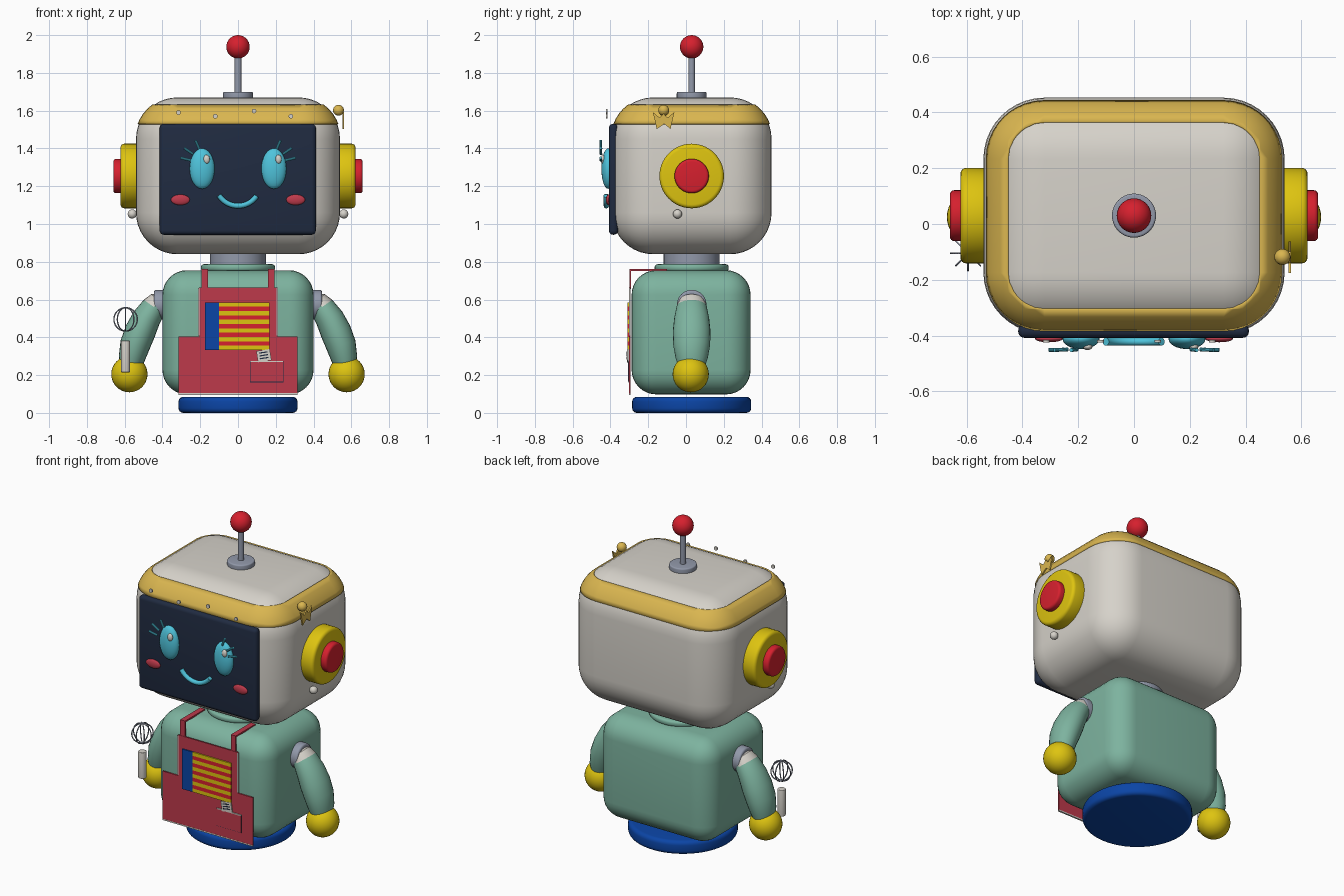
import bpy, bmesh, math
from mathutils import Vector, Matrix

if "Cube" in bpy.data.objects:
    bpy.data.objects.remove(bpy.data.objects["Cube"])

YC = 0.03  # depth of the body axis


def colour(name, hexcode):
    m = bpy.data.materials.new(name)
    c = [int(hexcode[i:i + 2], 16) / 255 for i in (0, 2, 4)]
    m.diffuse_color = [v / 12.92 if v < 0.04 else ((v + 0.055) / 1.055) ** 2.4 for v in c] + [1]
    m.use_nodes = True
    m.node_tree.nodes["Principled BSDF"].inputs["Base Color"].default_value = m.diffuse_color
    return m


IVORY = colour("ivory", "D6D2CA")
GOLD = colour("gold", "DAB650")
YELLOW = colour("yellow", "DEC410")
RED = colour("red", "D6202E")
CLOTH = colour("apron_red", "BE3A4B")
GREEN = colour("sea_green", "7DB39F")
BLUE = colour("blue", "0B45A6")
NAVY = colour("navy", "202B41")
CYAN = colour("cyan", "4FC4DC")
GREY = colour("steel_grey", "9299AA")


def finish(bm, name, *mats, angle=35):
    bmesh.ops.recalc_face_normals(bm, faces=bm.faces[:])
    me = bpy.data.meshes.new(name)
    bm.to_mesh(me)
    bm.free()
    ob = bpy.data.objects.new(name, me)
    bpy.context.collection.objects.link(ob)
    for m in mats:
        me.materials.append(m)
    bpy.ops.object.select_all(action='DESELECT')
    ob.select_set(True)
    bpy.context.view_layer.objects.active = ob
    bpy.ops.object.shade_smooth_by_angle(angle=math.radians(angle))
    return ob


def box_mesh(lo, hi, r=0, seg=3):
    lo, hi = Vector(lo), Vector(hi)
    bm = bmesh.new()
    bmesh.ops.create_cube(bm, size=1, matrix=Matrix.Translation((lo + hi) / 2) @ Matrix.Diagonal((*(hi - lo), 1)))
    if r:
        bmesh.ops.bevel(bm, geom=bm.edges[:], offset=r, segments=seg, profile=0.5, affect='EDGES')
    return bm


def box(name, mat, lo, hi, r=0, seg=3):
    return finish(box_mesh(lo, hi, r, seg), name, mat)


def cyl(name, mat, a, b, r, bevel=0, n=40):
    a, b = Vector(a), Vector(b)
    rot = (b - a).to_track_quat('Z', 'Y').to_matrix().to_4x4()
    bm = bmesh.new()
    bmesh.ops.create_cone(bm, cap_ends=True, segments=n, radius1=r, radius2=r, depth=(b - a).length,
                          matrix=Matrix.Translation((a + b) / 2) @ rot)
    if bevel:
        rims = [e for e in bm.edges if any(len(f.verts) > 4 for f in e.link_faces)]
        bmesh.ops.bevel(bm, geom=rims, offset=bevel, segments=4, profile=0.5, affect='EDGES')
    return finish(bm, name, mat)


def ball(name, mat, c, r, n=32):
    size = (r, r, r) if isinstance(r, (int, float)) else r
    bm = bmesh.new()
    bmesh.ops.create_uvsphere(bm, u_segments=n, v_segments=n // 2, radius=1,
                              matrix=Matrix.Translation(c) @ Matrix.Diagonal((*size, 1)))
    return finish(bm, name, mat)


def sweep(name, mats, pts, radii, ystretch=1, n=24, rule=None):
    """Tube through points lying in an x-z plane."""
    bm = bmesh.new()
    rings = []
    P = [Vector(p) for p in pts]
    for i, p in enumerate(P):
        t = (P[min(i + 1, len(P) - 1)] - P[max(i - 1, 0)]).normalized()
        u, v = t.cross(Vector((0, 1, 0))), Vector((0, ystretch, 0))
        rings.append([bm.verts.new(p + radii[i] * (u * math.cos(k * math.tau / n) + v * math.sin(k * math.tau / n)))
                      for k in range(n)])
    for a, b in zip(rings, rings[1:]):
        for k in range(n):
            f = bm.faces.new((a[k], a[(k + 1) % n], b[(k + 1) % n], b[k]))
            if rule:
                f.material_index = rule(f.calc_center_median())
    bm.faces.new(rings[0])
    bm.faces.new(rings[-1])
    return finish(bm, name, *mats)


# Base, body, collar and neck
cyl("base", BLUE, (0, YC, 0), (0, YC, 0.085), 0.315, 0.025, 56)
box("body", GREEN, (-0.4, -0.288, 0.098), (0.4, 0.342, 0.755), 0.13, 8)
cyl("collar", GREEN, (0, YC, 0.75), (0, YC, 0.787), 0.196, 0.015, 48)
cyl("neck", GREY, (0, YC, 0.76), (0, YC, 0.87), 0.148)

# Head with a gold band following its rounded shoulder
lo, hi = Vector((-0.54, -0.393, 0.84)), Vector((0.54, 0.453, 1.67))
box("head", IVORY, lo, hi, 0.22, 10)
g = Vector((0.006, 0.006, 0.006))
bm = box_mesh(lo - g, hi + g, 0.225, 10)
for z, up in ((1.53, -1), (1.632, 1)):
    bmesh.ops.bisect_plane(bm, geom=bm.verts[:] + bm.edges[:] + bm.faces[:], plane_co=(0, 0, z),
                           plane_no=(0, 0, up), clear_outer=True)
band = finish(bm, "head_band", GOLD)
solid = band.modifiers.new("thickness", 'SOLIDIFY')
solid.thickness = 0.012

# Band rivets
for x, z in ((-0.315, 1.59), (-0.12, 1.57), (0.085, 1.598), (0.28, 1.57)):
    cyl("band_rivet", IVORY, (x, -0.424, z), (x, -0.416, z), 0.012, n=16)

# Antenna
cyl("antenna_base", GREY, (0, YC, 1.655), (0, YC, 1.7), 0.079, 0.008)
cyl("antenna_rod", GREY, (0, YC, 1.69), (0, YC, 1.9), 0.018, n=20)
ball("antenna_ball", RED, (0, YC, 1.938), 0.062)

# Face
box("face_screen", NAVY, (-0.415, -0.408, 0.943), (0.412, -0.36, 1.53), 0.022, 4)
arc = [math.radians(a) for a in range(212, 329, 6)]
sweep("smile", [CYAN], [(0.119 * math.cos(a), -0.422, 1.215 + 0.119 * math.sin(a)) for a in arc],
      [0.014] * len(arc), n=12)
for s in (-1, 1):
    ball("eye", CYAN, (s * 0.19, -0.412, 1.293), (0.066, 0.036, 0.107))
    ball("eye_glint", IVORY, (s * 0.19 + 0.024, -0.44, 1.343), (0.017, 0.012, 0.024), 16)
    ball("cheek", CLOTH, (s * 0.305, -0.411, 1.128), (0.05, 0.013, 0.028), 24)
    for x1, z1, x2, z2 in ((0.305, 1.35, 0.25, 1.337), (0.285, 1.402, 0.238, 1.37), (0.225, 1.443, 0.205, 1.397)):
        cyl("eyelash", CYAN, (s * x1, -0.452, z1), (s * x2, -0.45, z2), 0.007, n=10)

# Ears, side screws, shoulders, arms and hands
arm_path = ((0.405, 0.6, 0.035), (0.42, 0.59, 0.055), (0.445, 0.56, 0.066), (0.485, 0.5, 0.076), (0.518, 0.43, 0.082),
            (0.545, 0.36, 0.08), (0.562, 0.29, 0.07), (0.572, 0.22, 0.05))
for s in (-1, 1):
    cyl("ear_ring", YELLOW, (s * 0.52, YC, 1.254), (s * 0.622, YC, 1.254), 0.171, 0.02, 56)
    cyl("ear_button", RED, (s * 0.6, YC, 1.254), (s * 0.66, YC, 1.254), 0.091, 0.015)
    ball("side_screw", IVORY, (s * 0.56, -0.045, 1.053), 0.024, 20)
    cyl("shoulder", GREY, (s * 0.37, YC, 0.573), (s * 0.445, YC, 0.573), 0.078, 0.012)
    sweep("arm", [GREEN, IVORY], [(s * x, YC, z) for x, z, r in arm_path], [r for x, z, r in arm_path], 1.22,
          rule=lambda c: int(c.z > 0.575))
    ball("hand", YELLOW, (s * 0.575, 0.025, 0.205), 0.096)

# Crown ornament on the side of the head
ball("ornament_ball", GOLD, (0.532, -0.118, 1.602), 0.029, 20)
bm = bmesh.new()
outline = ((-0.175, 1.592), (-0.14, 1.562), (-0.118, 1.585), (-0.098, 1.562), (-0.062, 1.592),
           (-0.082, 1.503), (-0.115, 1.53), (-0.155, 1.503))
f = bm.faces.new([bm.verts.new((0.553, y, z)) for y, z in outline])
ext = bmesh.ops.extrude_face_region(bm, geom=[f])
bmesh.ops.translate(bm, vec=(0.009, 0, 0), verts=[v for v in ext['geom'] if isinstance(v, bmesh.types.BMVert)])
finish(bm, "ornament_crown", GOLD)

# Whisk
wx, wy, wz = -0.595, -0.105, 0.495
cyl("whisk_handle", IVORY, (wx, wy, 0.215), (wx, wy, 0.382), 0.024, 0.004, 24)
for k in range(4):
    bpy.ops.mesh.primitive_torus_add(major_radius=0.062, minor_radius=0.0035, major_segments=36, minor_segments=6,
                                     location=(wx, wy, wz), rotation=(math.pi / 2, 0, k * math.pi / 4))
    loop = bpy.context.object
    loop.name = "whisk_wire"
    loop.data.materials.append(GREY)
    bpy.ops.object.shade_smooth()

# Apron with trim and straps
box("apron_skirt", CLOTH, (-0.315, -0.302, 0.102), (0.315, -0.294, 0.405))
box("apron_bib", CLOTH, (-0.207, -0.302, 0.4), (0.21, -0.294, 0.663))
box("apron_hem", IVORY, (-0.315, -0.303, 0.096), (0.315, -0.293, 0.104))
for s in (-1, 1):
    box("bib_trim", IVORY, (s * 0.209 - 0.004, -0.303, 0.41), (s * 0.209 + 0.004, -0.293, 0.66))
    box("strap_front", CLOTH, (s * 0.177 - 0.017, -0.3, 0.655), (s * 0.177 + 0.017, -0.29, 0.762))
    box("strap_top", CLOTH, (s * 0.177 - 0.017, -0.3, 0.752), (s * 0.177 + 0.017, -0.1, 0.762))

# Striped panel with blue side
box("panel_side", BLUE, (-0.175, -0.31, 0.333), (-0.1, -0.3, 0.585))
h = 0.252 / 11
for i in range(11):
    box("panel_stripe", RED if i % 2 else YELLOW, (-0.1, -0.31, 0.333 + i * h), (0.167, -0.3, 0.333 + (i + 1) * h))

# Pocket with outline and a note card
box("pocket_edge", NAVY, (0.064, -0.305, 0.162), (0.241, -0.3, 0.276))
box("pocket", CLOTH, (0.067, -0.308, 0.165), (0.238, -0.3, 0.27))
box("pocket_trim", IVORY, (0.067, -0.309, 0.27), (0.238, -0.3, 0.276))
tilt = Matrix.Translation((0.137, -0.309, 0.303)) @ Matrix.Rotation(math.radians(-9), 4, 'Y')
card = [("note_card", IVORY, (-0.036, -0.003, -0.03), (0.036, 0.004, 0.03))]
card += [("note_line", NAVY, (-0.024, -0.005, z - 0.003), (0.022, -0.002, z + 0.003)) for z in (-0.013, 0.002, 0.017)]
for part in card:
    box(*part).matrix_world = tilt
